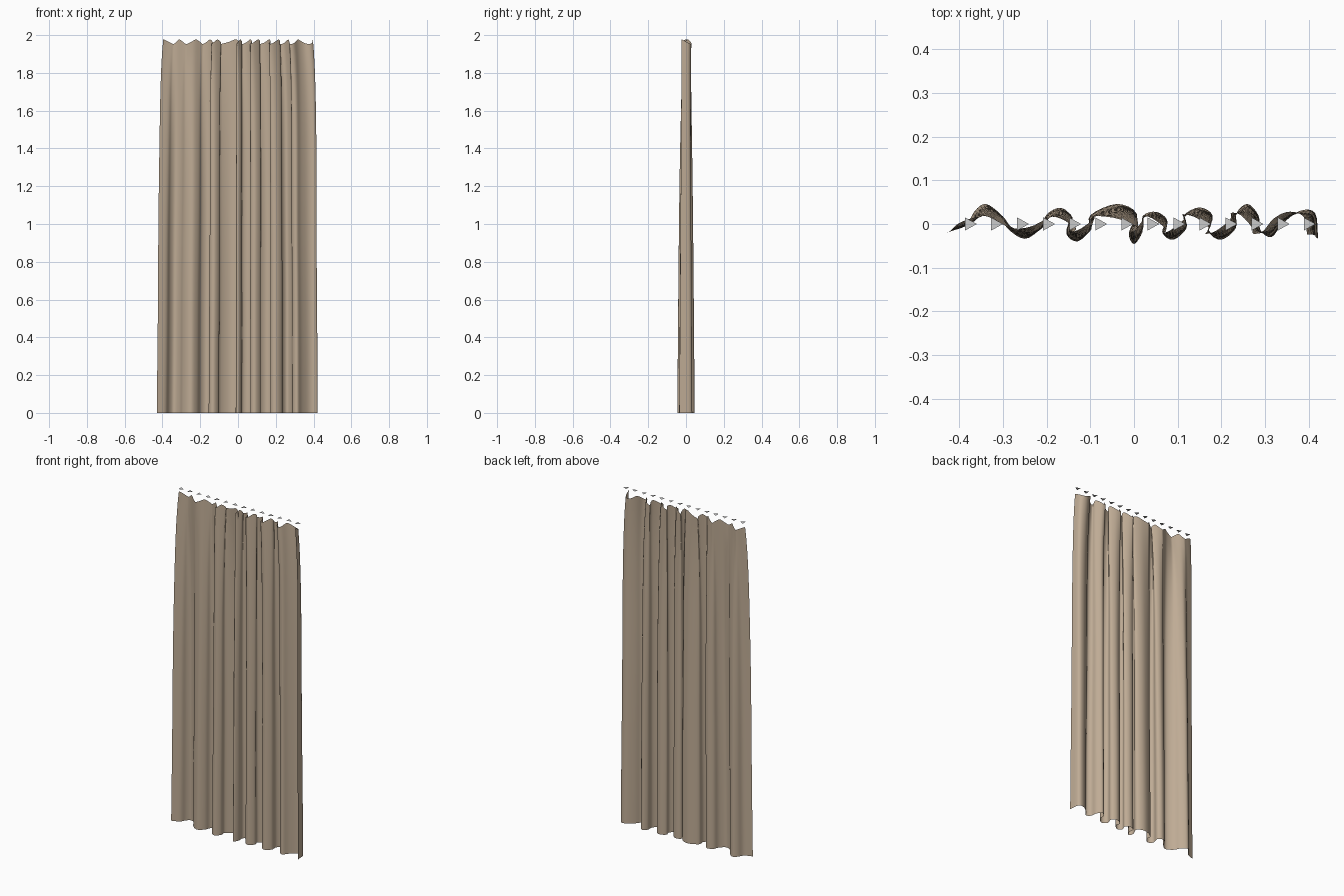
import bpy, bmesh, math
from mathutils import Vector

if "Cube" in bpy.data.objects:
    bpy.data.objects.remove(bpy.data.objects["Cube"])


def catmull(points, steps):
    """Smooth curve through a few 2D points."""
    p = [Vector(q) for q in points]
    p = [2 * p[0] - p[1]] + p + [2 * p[-1] - p[-2]]
    out = []
    for i in range(1, len(p) - 2):
        a, b, c, d = p[i - 1:i + 3]
        for s in range(steps):
            t = s / steps
            out.append(0.5 * (2 * b + (c - a) * t + (2 * a - 5 * b + 4 * c - d) * t * t
                              + (3 * b - a - 3 * c + d) * t ** 3))
    out.append(p[-2])
    return out


def make_object(name, bm, material=None):
    mesh = bpy.data.meshes.new(name)
    bm.to_mesh(mesh)
    bm.free()
    obj = bpy.data.objects.new(name, mesh)
    bpy.context.collection.objects.link(obj)
    if material:
        mesh.materials.append(material)
    return obj


fabric = bpy.data.materials.new("tan_fabric")
fabric.diffuse_color = (0.52, 0.41, 0.30, 1)
fabric.use_nodes = True
fabric.node_tree.nodes["Principled BSDF"].inputs["Base Color"].default_value = fabric.diffuse_color

# Fold line of the hem, seen from above
hem = [(-0.43, -0.02), (-0.385, -0.002), (-0.365, 0.03), (-0.34, 0.046), (-0.31, 0.025),
       (-0.29, -0.01), (-0.25, -0.034), (-0.215, -0.01), (-0.20, 0.022), (-0.17, 0.037),
       (-0.147, 0.02), (-0.155, -0.022), (-0.13, -0.04), (-0.102, -0.015), (-0.10, 0.02),
       (-0.04, 0.046), (0.005, 0.025), (-0.012, -0.02), (0.0, -0.046), (0.018, -0.02),
       (0.02, 0.018), (0.05, 0.028), (0.075, 0.01), (0.065, -0.02), (0.09, -0.036),
       (0.12, -0.01), (0.115, 0.02), (0.15, 0.038), (0.18, 0.02), (0.172, -0.018),
       (0.20, -0.036), (0.233, -0.01), (0.235, 0.025), (0.26, 0.046), (0.285, 0.02),
       (0.29, -0.015), (0.315, -0.03), (0.34, 0.0), (0.38, 0.03), (0.415, 0.025), (0.422, -0.035)]
bottom = catmull(hem, 4)
n = len(bottom) - 1
hooks = 14
rows = 24

# Hanging curtain: folds tighten upwards, then flare at the scalloped heading
bm = bmesh.new()
grid = []
for r in range(rows + 1):
    v = (r / rows) ** 0.75
    row = []
    for i, p in enumerate(bottom):
        u = i / n
        scallop = 0.025 * abs(math.sin(math.pi * u * (hooks - 1))) ** 1.2
        z = v * (1.978 - scallop * v ** 6)
        pinch = 1 - 0.035 * v - 0.035 * v ** 12
        x = p.x * pinch + 0.004 * v
        # broad folds below blend into narrow pleats at the top
        pleat = 0.024 * math.sin(2 * math.pi * u * (hooks - 1) / 2 + 0.7)
        w = v ** 5
        y = p.y * (1 - 0.35 * v) * (1 - 0.45 * w) + pleat * 0.75 * w
        x += 0.004 * math.sin(9 * v + 14 * u) * v * (1 - v)
        row.append(bm.verts.new((x, y, z)))
    grid.append(row)
for a, b in zip(grid, grid[1:]):
    for i in range(n):
        f = bm.faces.new((a[i], a[i + 1], b[i + 1], b[i]))
        f.smooth = True
make_object("curtain", bm, fabric)

# Row of small flat triangular hooks above the heading
for k in range(hooks):
    x = -0.376 + k * 0.776 / (hooks - 1)
    bm = bmesh.new()
    bm.faces.new([bm.verts.new((x + dx, dy, 2.0)) for dx, dy in
                  ((-0.011, -0.015), (0.016, 0), (-0.011, 0.015))])
    make_object(f"curtain_hook_{k + 1:02d}", bm)
